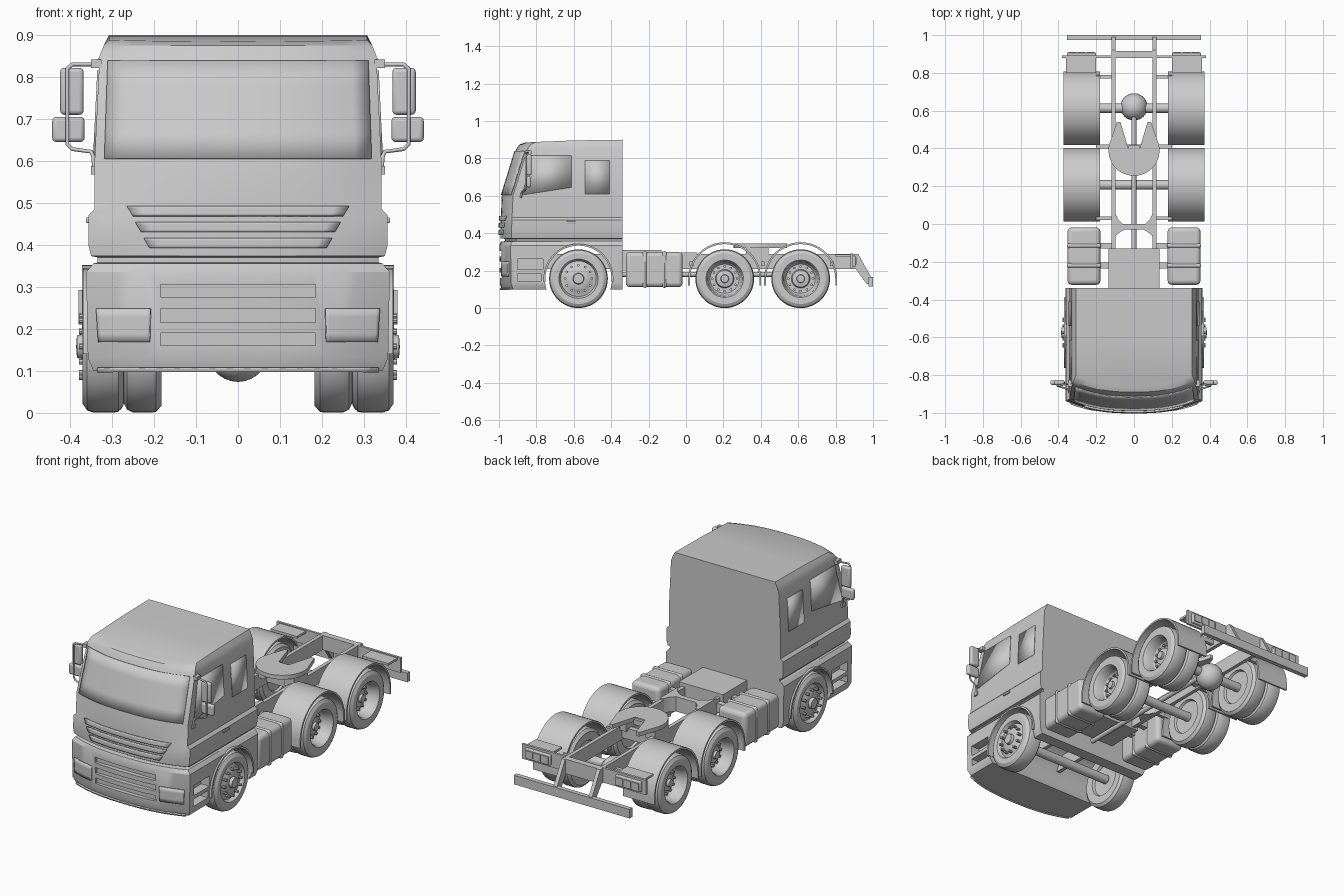
import bpy, bmesh, math
from mathutils import Matrix, Vector

if "Cube" in bpy.data.objects:
    bpy.data.objects.remove(bpy.data.objects["Cube"])


def finish(name, bm, mirror=False, bevel=0, thick=0):
    bmesh.ops.recalc_face_normals(bm, faces=bm.faces)
    me = bpy.data.meshes.new(name)
    bm.to_mesh(me)
    bm.free()
    ob = bpy.data.objects.new(name, me)
    bpy.context.collection.objects.link(ob)
    if thick:
        m = ob.modifiers.new("thickness", 'SOLIDIFY')
        m.thickness, m.offset = thick, 0
    if bevel:
        m = ob.modifiers.new("bevel", 'BEVEL')
        m.width, m.segments = bevel, 3
    if mirror:
        ob.modifiers.new("mirror", 'MIRROR')
    return ob


def add_box(bm, x, y, z):
    mid = Vector([(a + b) / 2 for a, b in (x, y, z)])
    size = [b - a for a, b in (x, y, z)]
    bmesh.ops.create_cube(bm, size=1, matrix=Matrix.Translation(mid) @ Matrix.Diagonal((*size, 1)))


def box(name, x, y, z, **kw):
    bm = bmesh.new()
    add_box(bm, x, y, z)
    return finish(name, bm, **kw)


def add_cyl(bm, r, x0, x1, y, z, seg=24):
    mat = Matrix.Translation(((x0 + x1) / 2, y, z)) @ Matrix.Rotation(math.pi / 2, 4, 'Y')
    bmesh.ops.create_cone(bm, cap_ends=True, segments=seg, radius1=r, radius2=r, depth=x1 - x0, matrix=mat)


def prism(name, pts, axis, lo, hi, **kw):
    # pts are (y, z) for axis x and (x, y) for axis z
    bm = bmesh.new()
    f = bm.faces.new([bm.verts.new((lo, *p) if axis == 'x' else (*p, lo)) for p in pts])
    ext = bmesh.ops.extrude_face_region(bm, geom=[f])
    vec = (hi - lo, 0, 0) if axis == 'x' else (0, 0, hi - lo)
    bmesh.ops.translate(bm, vec=vec, verts=[v for v in ext['geom'] if isinstance(v, bmesh.types.BMVert)])
    return finish(name, bm, **kw)


# Cab sections: height, half width, front y at the centre
SEC = [(.10, .345, -.985), (.13, .358, -.995), (.335, .362, -.998), (.355, .345, -.99), (.358, .335, -.967),
       (.37, .335, -.967), (.373, .35, -.993), (.40, .357, -.993), (.47, .357, -.991), (.485, .342, -.99),
       (.60, .342, -.985), (.85, .33, -.908), (.875, .32, -.89), (.90, .308, -.86)]
BACK, N = -.34, 20


def section(z):
    for (z0, w0, y0), (z1, w1, y1) in zip(SEC, SEC[1:]):
        if z <= z1:
            k = (z - z0) / (z1 - z0)
            return w0 + k * (w1 - w0), y0 + k * (y1 - y0)
    return SEC[-1][1:]


def front_y(x, z):
    w, yc = section(z)
    return yc + .06 * abs(x / w) ** 2.5


# Cab shell lofted through the sections
bm = bmesh.new()
rings = []
for z, w, yc in SEC:
    pts = [(-w, BACK), (-w, -.6)]
    pts += [(w * t, yc + .06 * abs(t) ** 2.5) for t in [-1 + 2 * i / N for i in range(N + 1)]]
    pts += [(w, -.6), (w, BACK)]
    droop = .015 if z == .90 else 0
    rings.append([bm.verts.new((x, y, z - droop * ((y - BACK) / .52) ** 2)) for x, y in pts])
n = len(rings[0])
for a, b in zip(rings, rings[1:]):
    for i in range(n):
        bm.faces.new((a[i], a[(i + 1) % n], b[(i + 1) % n], b[i]))
for r in (rings[0], rings[-1]):
    for i in range(n // 2):
        q = [r[i], r[i + 1], r[n - 2 - i], r[n - 1 - i]]
        bm.faces.new(list(dict.fromkeys(q)))
cab = finish("cab", bm)

# Cutters: wheel arch, bumper slots and side steps
FW = -.575
bm = bmesh.new()
add_cyl(bm, .18, -.5, .5, FW, .157, 48)
for z0, z1 in ((.16, .19), (.215, .248), (.275, .305)):
    add_box(bm, (-.185, .185), (-1.1, -.972), (z0, z1))
for s in (-1, 1):
    for y1, z0, z1 in ((-.775, .145, .185), (-.765, .205, .262)):
        add_box(bm, sorted((s * .31, s * .5)), (-.90, y1), (z0, z1))
cutter = finish("cab_cutter", bm)
cutter.hide_render = True
m = cab.modifiers.new("cut", 'BOOLEAN')
m.object, m.operation, m.solver = cutter, 'DIFFERENCE', 'EXACT'
bpy.context.view_layer.objects.active = cab
bpy.ops.object.modifier_apply(modifier="cut")
bpy.data.objects.remove(cutter)


# Panels that follow the cab front
def front_panel(name, z0, z1, lo, hi, off=.003, thick=.006, mirror=False):
    bm = bmesh.new()
    rows = []
    for j in range(5):
        k = j / 4
        z = z0 + k * (z1 - z0)
        a, b = (lo[i] + k * (hi[i] - lo[i]) for i in (0, 1))
        xs = [a + (b - a) * i / 16 for i in range(17)]
        rows.append([bm.verts.new((x, front_y(x, z) - off, z)) for x in xs])
    for a, b in zip(rows, rows[1:]):
        for i in range(16):
            bm.faces.new((a[i], a[i + 1], b[i + 1], b[i]))
    return finish(name, bm, mirror=mirror, thick=thick)


front_panel("windscreen", .605, .838, (-.318, .318), (-.31, .31))
for i, (z, w) in enumerate(((.392, .21), (.43, .23), (.468, .25))):
    front_panel(f"grille_slat_{i}", z, z + .024, (-w, w), (-w - .014, w + .014), .004, .012)
front_panel("headlight", .168, .248, (.21, .332), (.208, .337), .003, .01, True)
front_panel("bumper_lip", .098, .106, (-.335, .335), (-.335, .335), .004, .01)


# Side windows and door handles
def side_panel(name, pts):
    bm = bmesh.new()
    bm.faces.new([bm.verts.new((section(z)[0] + .001, y, z)) for y, z in pts])
    finish(name, bm, mirror=True, thick=.006)


side_panel("door_window", [(-.875, .605), (-.613, .645), (-.613, .815), (-.825, .815)])
side_panel("rear_side_window", [(-.54, .61), (-.41, .61), (-.41, .79), (-.54, .79)])
box("door_handle", (.35, .363), (-.64, -.59), (.452, .465), mirror=True, bevel=.003)

# Mirrors on a bent tube
cu = bpy.data.curves.new("mirror_arm", 'CURVE')
cu.dimensions, cu.bevel_depth, cu.bevel_resolution = '3D', .005, 2
path = [(.33, -.84, .84), (.345, -.845, .83), (.395, -.855, .83), (.407, -.857, .82), (.407, -.857, .64),
        (.395, -.86, .628), (.35, -.875, .622), (.345, -.88, .61), (.342, -.885, .575)]
sp = cu.splines.new('POLY')
sp.points.add(len(path) - 1)
for p, c in zip(sp.points, path):
    p.co = (*c, 1)
arm = bpy.data.objects.new("mirror_arm", cu)
bpy.context.collection.objects.link(arm)
arm.modifiers.new("mirror", 'MIRROR')
box("main_mirror", (.368, .424), (-.852, -.825), (.71, .822), mirror=True, bevel=.01)
box("wide_mirror", (.366, .443), (-.852, -.828), (.645, .705), mirror=True, bevel=.01)
for z in (.578, .832):
    box("mirror_bracket", (.325, .35), (-.895 if z < .6 else -.86, -.87 if z < .6 else -.825),
        (z - .01, z + .01), mirror=True)


# Mudguards: half ring with straight flaps
def guard(name, y, r, x0, x1, low):
    arc = [math.pi * i / 24 for i in range(25)]
    ring = lambda q: [(y + q * math.cos(a), .157 + q * math.sin(a)) for a in arc]
    o, i = ring(r), ring(r - .01)
    ends = [(y - r, low), (y - r + .01, low)], [(y + r - .01, low), (y + r, low)]
    prism(name, o + ends[0] + i[::-1] + ends[1], 'x', x0, x1, mirror=True)


guard("front_arch_lip", FW, .187, .335, .37, .14)


# Wheels lathed from (radius, x) profiles
def wheel(name, y, prof, bolt_r, bolt_x, count, bolt=.007):
    bm = bmesh.new()
    vs = [bm.verts.new((x, y, .157 + r)) for r, x in prof]
    es = [bm.edges.new(e) for e in zip(vs, vs[1:])]
    bmesh.ops.spin(bm, geom=vs + es, cent=(0, y, .157), axis=(1, 0, 0), angle=2 * math.pi, steps=48)
    bmesh.ops.remove_doubles(bm, verts=bm.verts, dist=1e-5)
    for i in range(count):
        a = 2 * math.pi * i / count
        add_cyl(bm, bolt, bolt_x - .01, bolt_x + .012, y + bolt_r * math.cos(a), .157 + bolt_r * math.sin(a), 8)
    finish(name, bm, mirror=True)


wheel("front_wheel", FW, [(0, .30), (.09, .29), (.095, .275), (.14, .273), (.155, .285), (.157, .30), (.157, .345),
      (.152, .36), (.135, .371), (.105, .37), (.1, .362), (.095, .35), (.085, .352), (.062, .362), (.055, .366),
      (.03, .368), (.027, .384), (0, .386)], .072, .367, 12)
rear = [(0, .20), (.09, .195), (.095, .183), (.14, .182), (.155, .195), (.157, .205), (.157, .25), (.15, .265),
        (.135, .272), (.15, .279), (.157, .294), (.157, .345), (.152, .36), (.135, .37), (.1, .369), (.093, .36),
        (.086, .31), (.078, .30), (.05, .30), (.045, .32), (.022, .325), (.02, .338), (0, .34)]
for i, y in enumerate((.207, .613)):
    wheel(f"rear_wheel_{i}", y, rear, .066, .302, 12)
    guard(f"rear_mudguard_{i}", y, .195, .18, .372, .12)

# Axles, differential and drive shaft
for y in (FW, .207, .613):
    bm = bmesh.new()
    add_cyl(bm, .025, -.29, .29, y, .157)
    finish("axle", bm)
bm = bmesh.new()
bmesh.ops.create_uvsphere(bm, u_segments=24, v_segments=14, radius=.072, matrix=Matrix.Translation((0, .62, .145)))
finish("differential", bm)
bm = bmesh.new()
bmesh.ops.create_cone(bm, cap_ends=True, segments=16, radius1=.013, radius2=.013, depth=.95,
                      matrix=Matrix.Translation((0, .13, .18)) @ Matrix.Rotation(math.pi / 2, 4, 'X'))
finish("drive_shaft", bm)

# Chassis
box("frame_rail", (.097, .118), (-.85, .91), (.21, .29), mirror=True)
box("gearbox_cover", (-.135, .135), (-.345, -.13), (.2, .31))
half = [(.118, -.1), (.095, -.06), (.07, -.04), (.05, -.03)]
half2 = [(.06, .0), (.085, .025), (.1, .06), (.118, .06)]
flip = lambda p: [(-x, y) for x, y in p]
prism("curved_crossmember", half + flip(half)[::-1] + flip(half2)[::-1] + half2, 'z', .215, .297)
box("rear_crossmember", (-.118, .118), (.88, .915), (.21, .29))
box("mid_crossmember", (-.1, .1), (.39, .42), (.22, .28))

# Coupling plate with open jaw
disc = [(.135 * math.cos(a), .39 + .135 * math.sin(a)) for a in [math.radians(25 - 230 * i / 30) for i in range(31)]]
jaw = [(-.09, .54), (-.072, .54), (-.03, .4), (.03, .4), (.072, .54), (.09, .54)]
prism("coupling_plate", disc + jaw, 'z', .322, .345)
box("coupling_mount", (.06, .118), (.32, .44), (.27, .325), mirror=True)
box("coupling_lock", (-.03, .03), (.385, .415), (.31, .338))

# Side tanks with straps and brackets
box("side_tank", (.178, .352), (-.322, -.018), (.112, .3), mirror=True, bevel=.022)
for y in (-.22, -.115):
    box("tank_strap", (.174, .356), (y - .012, y + .012), (.108, .305), mirror=True, bevel=.022)
    box("tank_bracket", (.11, .185), (y - .015, y + .015), (.22, .27), mirror=True)

# Tail lamps, mudguard supports and rear bumper bar
box("lamp_plate", (.115, .38), (.88, .893), (.21, .292), mirror=True)
box("lamp_housing", (.2, .355), (.885, .907), (.222, .28), mirror=True, bevel=.005)
for x in (.208, .256, .304):
    box("tail_lamp", (x, x + .042), (.9, .911), (.232, .27), mirror=True)
box("lamp_bracket", (.2, .36), (.8, .885), (.275, .287), mirror=True)
prism("bumper_arm", [(.895, .29), (.92, .29), (.99, .165), (.985, .13), (.965, .13), (.9, .22)], 'x', .097, .118,
      mirror=True)
box("rear_bumper_bar", (-.355, .355), (.975, 1.0), (.115, .165))
for y in (.03, .41, .78):
    box("mudguard_stay", (.11, .2), (y - .01, y + .01), (.225, .25), mirror=True)

# Smooth shading with sharp edges kept
for ob in bpy.context.scene.objects:
    ob.select_set(ob.type == 'MESH')
bpy.context.view_layer.objects.active = cab
bpy.ops.object.shade_smooth_by_angle(angle=math.radians(30))
